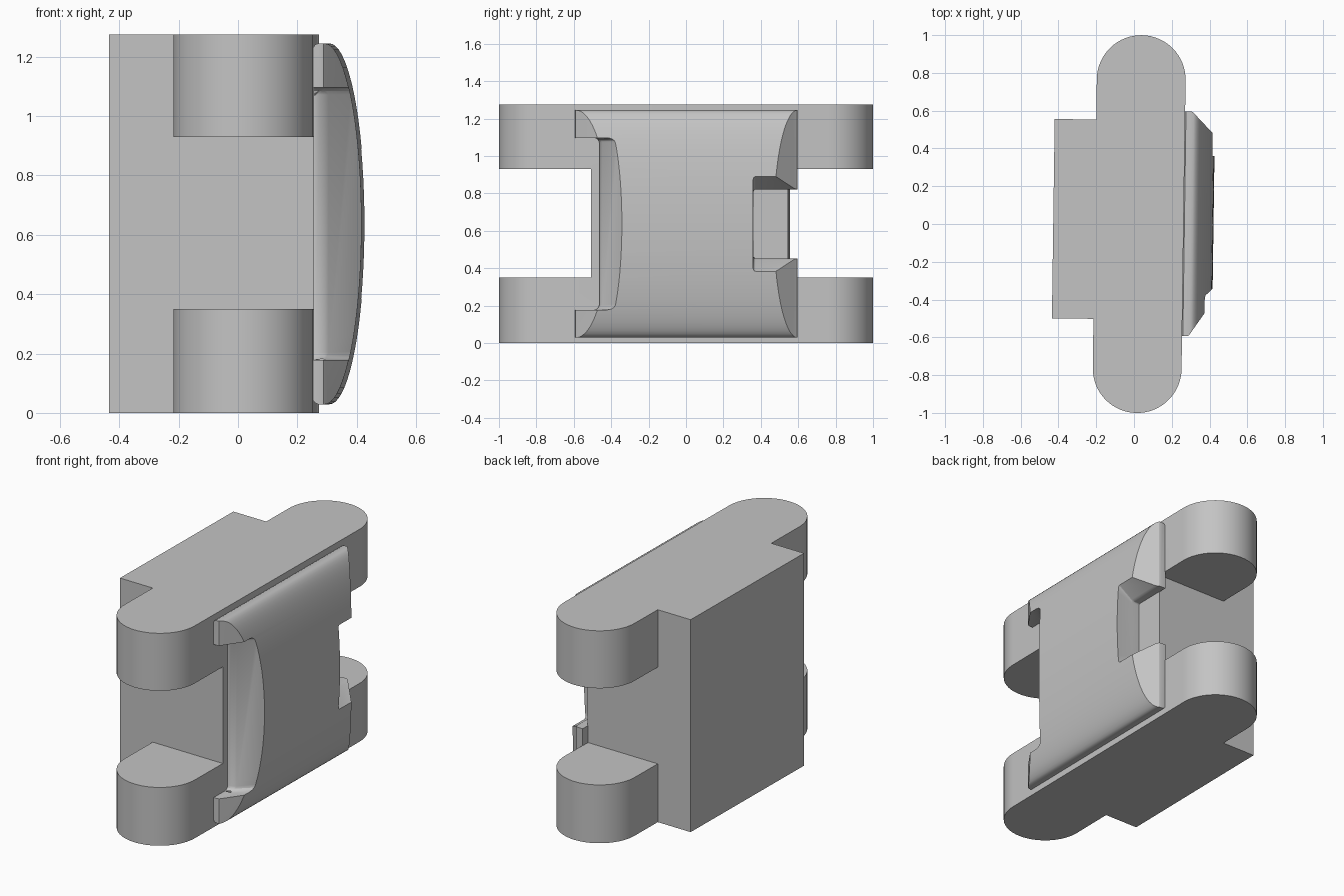
import bpy, bmesh, math
from mathutils import Matrix

cube = bpy.data.objects.get("Cube")
if cube:
    bpy.data.objects.remove(cube, do_unlink=True)

TILT = Matrix.Rotation(math.radians(-0.8), 4, 'Z')
HEIGHT, MID = 1.275, 0.637
LEFT, NECK, FACE = -0.4275, -0.2075, 0.2625   # x of block back, arm side, cover side
FRONT, BACK = -0.505, 0.55                    # y ends of the block

grey = bpy.data.materials.new("plain grey")
grey.use_nodes = True
grey.diffuse_color = (0.55, 0.55, 0.55, 1)
grey.node_tree.nodes["Principled BSDF"].inputs["Base Color"].default_value = (0.55, 0.55, 0.55, 1)


def prism(name, outline, lo, hi, axis='Z', bevel=0.0):
    """Extrude an (x, y) outline along z, or an (x, z) outline along y."""
    bm = bmesh.new()
    place = (lambda a, b, t: (a, b, t)) if axis == 'Z' else (lambda a, b, t: (a, t, b))
    rings = [[bm.verts.new(place(a, b, t)) for a, b in outline] for t in (lo, hi)]
    n = len(outline)
    for ring in rings:
        bm.faces.new(ring)
    for i in range(n):
        j = (i + 1) % n
        bm.faces.new((rings[0][i], rings[0][j], rings[1][j], rings[1][i]))
    bmesh.ops.recalc_face_normals(bm, faces=bm.faces)
    if bevel:
        bmesh.ops.bevel(bm, geom=bm.edges[:], offset=bevel, segments=3,
                        profile=0.5, affect='EDGES')
    mesh = bpy.data.meshes.new(name)
    bm.to_mesh(mesh)
    bm.free()
    mesh.materials.append(grey)
    ob = bpy.data.objects.new(name, mesh)
    bpy.context.collection.objects.link(ob)
    return ob


def combine(ob, tool, operation):
    """Apply a boolean and discard the tool."""
    mod = ob.modifiers.new("cut", 'BOOLEAN')
    mod.operation, mod.object, mod.solver = operation, tool, 'EXACT'
    bpy.context.view_layer.update()
    result = bpy.data.meshes.new_from_object(
        ob.evaluated_get(bpy.context.evaluated_depsgraph_get()))
    ob.modifiers.clear()
    ob.data = result
    bpy.data.objects.remove(tool, do_unlink=True)


def finish(ob):
    ob.data.transform(TILT)
    bpy.ops.object.select_all(action='DESELECT')
    ob.select_set(True)
    bpy.context.view_layer.objects.active = ob
    bpy.ops.object.shade_smooth_by_angle(angle=math.radians(25))


def rectangle(x0, x1, y0, y1):
    return [(x0, y0), (x1, y0), (x1, y1), (x0, y1)]


# Block with rounded arms at both ends
radius = (FACE - NECK) / 2
axis_x = (FACE + NECK) / 2
arc_y = 1 - radius


def arc(y, start):
    return [(axis_x + radius * math.cos(start + math.pi * i / 32),
             y + radius * math.sin(start + math.pi * i / 32)) for i in range(33)]


outline = ([(LEFT, BACK), (LEFT, FRONT), (NECK, FRONT)] + arc(-arc_y, math.pi)
           + arc(arc_y, 0) + [(NECK, BACK)])
body = prism("hinge_block", outline, 0, HEIGHT)
for y0, y1 in ((-2, FRONT), (BACK, 2)):
    combine(body, prism("arm_gap", rectangle(-1, 1, y0, y1), 0.35, 0.93), 'DIFFERENCE')
finish(body)

# Domed cover: half-ellipse section with softened rear corners
steps = 36
dome = [(0.30 + 0.121 * math.cos(a), MID + 0.608 * math.sin(a))
        for a in (math.pi * (i / steps - 0.5) for i in range(steps + 1))]
rear = [(0.278, 0.608), (0.267, 0.603), (0.26, 0.59)]
dome += [(x, MID + h) for x, h in rear] + [(x, MID - h) for x, h in reversed(rear)]
cover = prism("domed_cover", dome, -0.7, 0.7, 'Y')

# Sloping ends of the cover
ends = [(0.2, -0.59), (0.287, -0.59), (0.297, -0.587), (0.304, -0.578), (0.46, -0.35),
        (0.46, 0.435), (0.309, 0.591), (0.304, 0.597), (0.294, 0.6), (0.2, 0.6)]
combine(cover, prism("end_slopes", ends, -0.2, 1.5), 'INTERSECT')

# Wide front recess between two ears
recess = [(0.1, -0.9), (0.1, -0.46), (0.293, -0.46), (0.423, -0.335),
          (0.6, -0.165), (0.6, -0.9)]
combine(cover, prism("front_recess", recess, 0.178, 1.097, bevel=0.025), 'DIFFERENCE')

# Flared notch at the back
half = [(0.1, 0.185), (0.31, 0.185), (0.42, 0.26), (0.6, 0.383)]
notch = [(x, MID - h) for x, h in half] + [(x, MID + h) for x, h in reversed(half)]
combine(cover, prism("back_notch", notch, 0.365, 0.9, 'Y', bevel=0.012), 'DIFFERENCE')
finish(cover)
